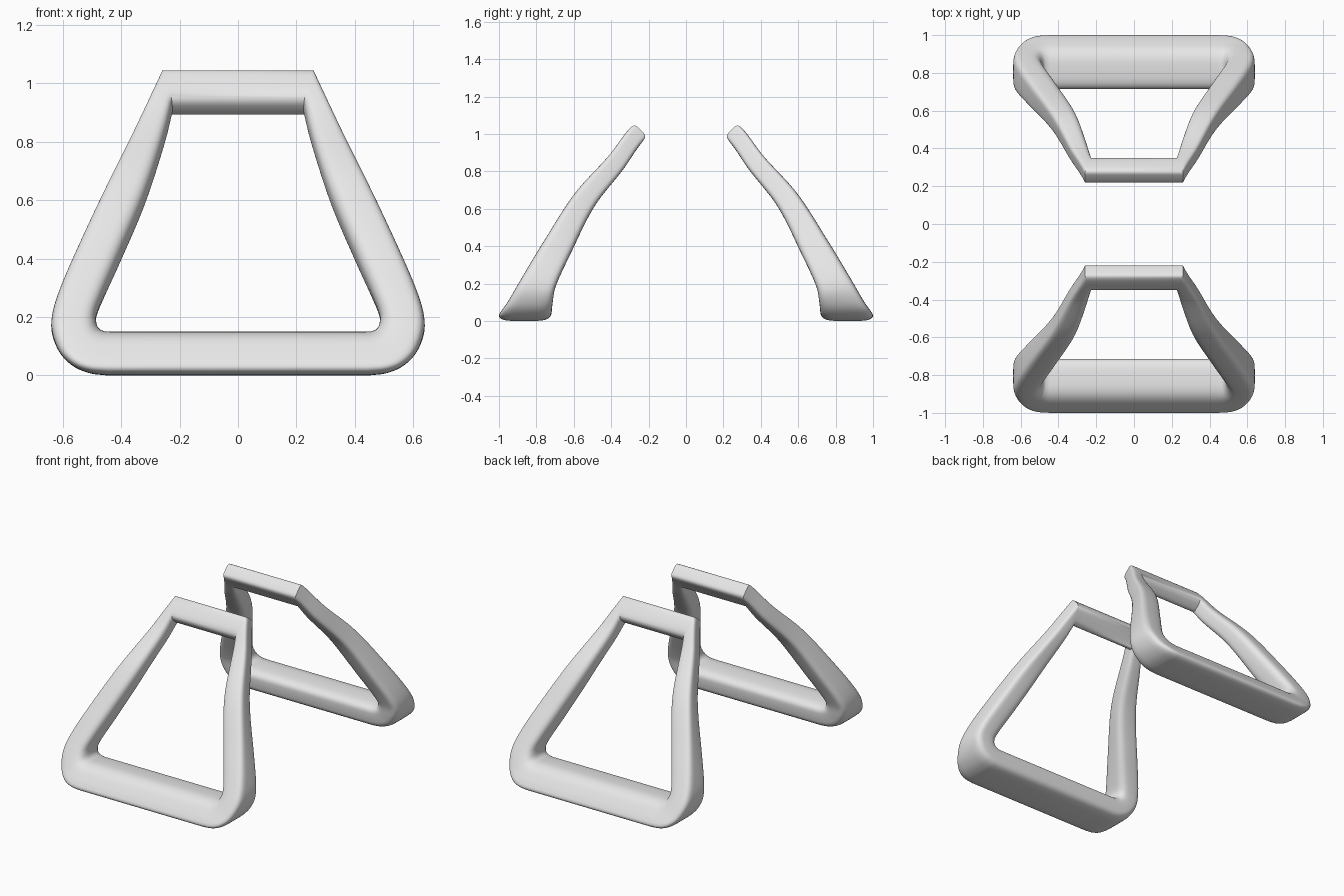
import bpy, bmesh, math

if "Cube" in bpy.data.objects:
    bpy.data.objects.remove(bpy.data.objects["Cube"])

grey = bpy.data.materials.new("light grey")
grey.diffuse_color = (0.8, 0.8, 0.8, 1)
grey.use_nodes = True
grey.node_tree.nodes["Principled BSDF"].inputs["Base Color"].default_value = grey.diffuse_color


def smooth(keys, x):
    """Smooth curve through rows (key, a, b, ...), evaluated at key x."""
    n = len(keys)
    i = 0
    while i < n - 2 and x > keys[i + 1][0]:
        i += 1
    p, q = keys[i], keys[i + 1]
    before, after = keys[max(i - 1, 0)], keys[min(i + 2, n - 1)]
    d = q[0] - p[0]
    u = (x - p[0]) / d
    out = []
    for k in range(1, len(p)):
        m0 = (q[k] - before[k]) / (q[0] - before[0]) * d
        m1 = (after[k] - p[k]) / (after[0] - p[0]) * d
        out.append((2*u**3 - 3*u**2 + 1) * p[k] + (u**3 - 2*u**2 + u) * m0
                   + (3*u**2 - 2*u**3) * q[k] + (u**3 - u**2) * m1)
    return out


# Side profile: height, distance from centre, half thickness, tilt in degrees
profile = [(0, .865, .142, 0), (.03, .861, .142, 0), (.1, .833, .120, 1),
           (.2, .792, .097, 8), (.4, .685, .079, 22), (.65, .540, .063, 35),
           (.85, .372, .053, 42), (.97, .287, .050, 44), (1.05, .218, .050, 45)]

# Frame outline down one side: outer x, z and inner x, z
outline = [(.26, 1.022, .225, .912), (.365, .8, .253, .8), (.465, .6, .318, .6),
           (.56, .4, .402, .4), (.613, .28, .455, .28), (.637, .2, .483, .21),
           (.636, .14, .484, .175), (.610, .077, .473, .156),
           (.565, .032, .455, .149), (.51, .008, .44, .148), (.45, 0, .42, .148)]
outline = [(i,) + row for i, row in enumerate(outline)]

STEPS, SIDES = 60, 40


def power(v, p):
    return math.copysign(abs(v) ** p, v)


def section(ox, oz, ix, iz):
    """Rounded, crisp-edged cross-section between outer and inner outline."""
    pts = []
    for k in range(SIDES):
        a = 2 * math.pi * k / SIDES
        c, s = math.cos(a), math.sin(a)
        e = 2 / 4.5 if c > 0 else 2 / 3.2
        w, t = (1 + power(c, e)) / 2, power(s, e)
        x, z = ix + (ox - ix) * w, iz + (oz - iz) * w
        y, half, tilt = smooth(profile, z)
        tilt = math.radians(tilt)
        pts.append((x, y + t * half * math.cos(tilt), z + t * half * math.sin(tilt)))
    return pts


def frame_leg(name, side):
    bm = bmesh.new()
    half = [smooth(outline, (len(outline) - 1) * i / STEPS) for i in range(STEPS + 1)]
    stations = half + [(-a, b, -c, d) for a, b, c, d in reversed(half)]
    rings = [[bm.verts.new((x, side * y, z)) for x, y, z in section(*s)] for s in stations]
    # Closed loop: the two bars join the left and right sides
    for i, ring in enumerate(rings):
        nxt = rings[(i + 1) % len(rings)]
        for k in range(SIDES):
            j = (k + 1) % SIDES
            bm.faces.new((ring[k], ring[j], nxt[j], nxt[k]))
    bmesh.ops.recalc_face_normals(bm, faces=bm.faces)
    mesh = bpy.data.meshes.new(name)
    bm.to_mesh(mesh)
    bm.free()
    mesh.materials.append(grey)
    ob = bpy.data.objects.new(name, mesh)
    bpy.context.collection.objects.link(ob)
    bpy.ops.object.select_all(action='DESELECT')
    ob.select_set(True)
    bpy.context.view_layer.objects.active = ob
    bpy.ops.object.shade_smooth_by_angle(angle=math.radians(40))


frame_leg("front_leg_frame", -1)
frame_leg("back_leg_frame", 1)
